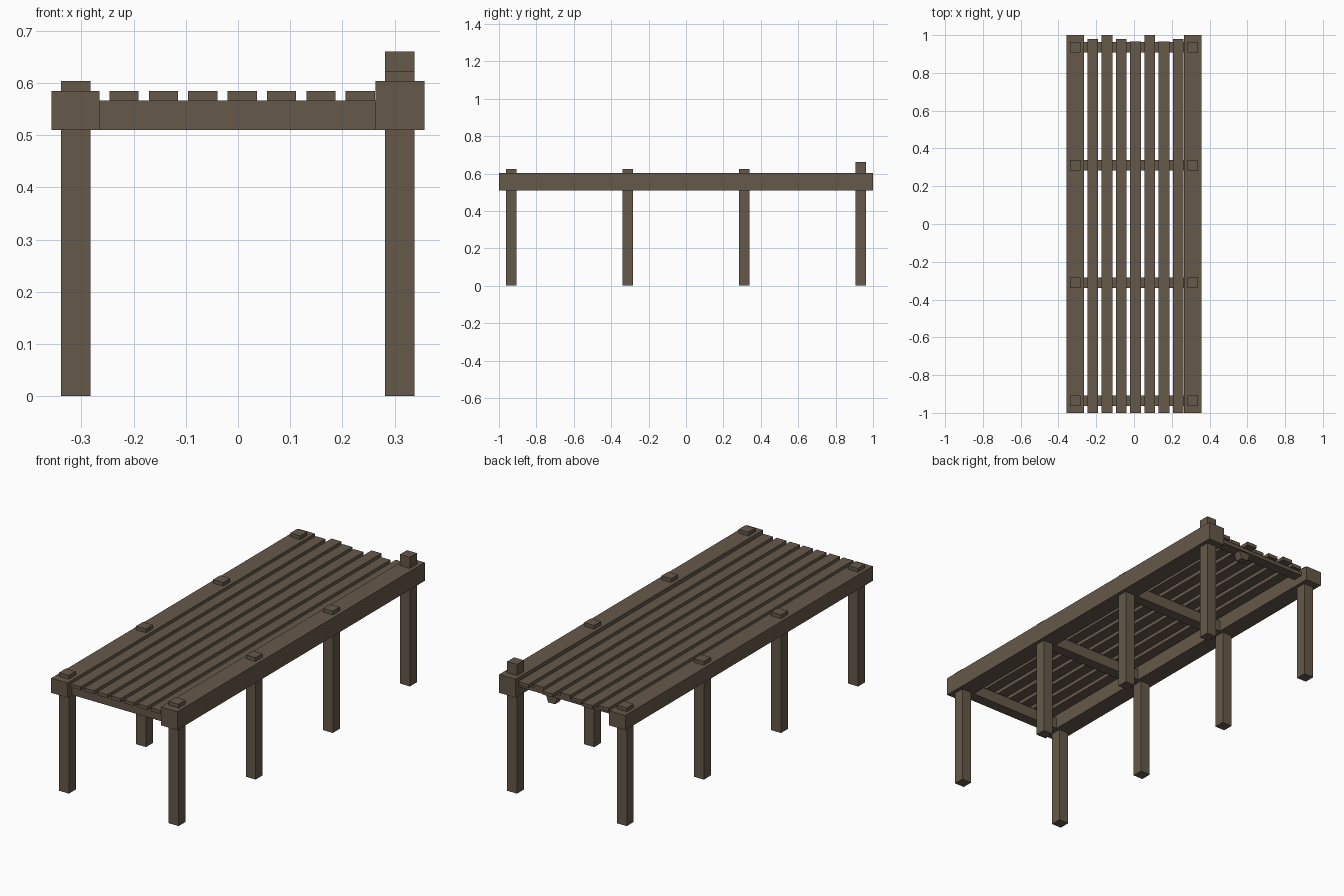
import bpy
import bmesh

cube = bpy.data.objects.get("Cube")
if cube:
    bpy.data.objects.remove(cube, do_unlink=True)

wood = bpy.data.materials.new("weathered_wood")
wood.use_nodes = True
COLOUR = (0.130, 0.098, 0.068, 1.0)
wood.diffuse_color = COLOUR
bsdf = wood.node_tree.nodes["Principled BSDF"]
bsdf.inputs["Base Color"].default_value = COLOUR
bsdf.inputs["Roughness"].default_value = 0.9


def box(name, x, y, z, taper=1.0):
    """Box between (min, max) pairs; taper narrows the bottom in x."""
    bm = bmesh.new()
    bmesh.ops.create_cube(bm, size=1)
    for v in bm.verts:
        k = taper if v.co.z < 0 else 1.0
        v.co.x = (x[0] + x[1]) / 2 + v.co.x * (x[1] - x[0]) * k
        v.co.y = (y[0] + y[1]) / 2 + v.co.y * (y[1] - y[0])
        v.co.z = (z[0] + z[1]) / 2 + v.co.z * (z[1] - z[0])
    mesh = bpy.data.meshes.new(name)
    bm.to_mesh(mesh)
    bm.free()
    mesh.materials.append(wood)
    obj = bpy.data.objects.new(name, mesh)
    bpy.context.collection.objects.link(obj)
    return obj


HALF = 0.028            # half the thickness of posts and cross beams
BOTTOM = 0.51           # underside of the frame
DECK = 0.567            # top of cross beams
rows = [-0.935, -0.312, 0.312, 0.935]

# Side rails, the left one slightly taller
box("right_rail", (-0.357, -0.265), (-1, 1), (BOTTOM, 0.585))
box("left_rail", (0.264, 0.357), (-1, 1), (BOTTOM, 0.604))

# Posts standing through the rails, with one tall corner post
for i, y in enumerate(rows):
    span = (y - HALF, y + HALF)
    box(f"right_post_{i + 1}", (-0.339, -0.283), span, (0, 0.604))
    top = 0.661 if i == 3 else 0.623
    box(f"left_post_{i + 1}", (0.282, 0.338), span, (0, top))

# Cross beams; the rear one is a thin batten with a worn stub below
for i, y in enumerate(rows):
    low = 0.549 if i == 3 else BOTTOM
    box(f"cross_beam_{i + 1}", (-0.265, 0.264), (y - HALF, y + HALF), (low, DECK))
box("beam_stub", (0.06, 0.125), (0.915, 0.955), (BOTTOM, 0.549), taper=0.6)

# Deck planks with uneven rear ends
rear_ends = [0.98, 1.0, 0.98, 0.965, 1.0, 0.965, 0.98]
for i, end in enumerate(rear_ends):
    x = -0.2185 + i * 0.0755
    box(f"deck_plank_{i + 1}", (x - HALF, x + HALF), (-1, end), (DECK, 0.585))
